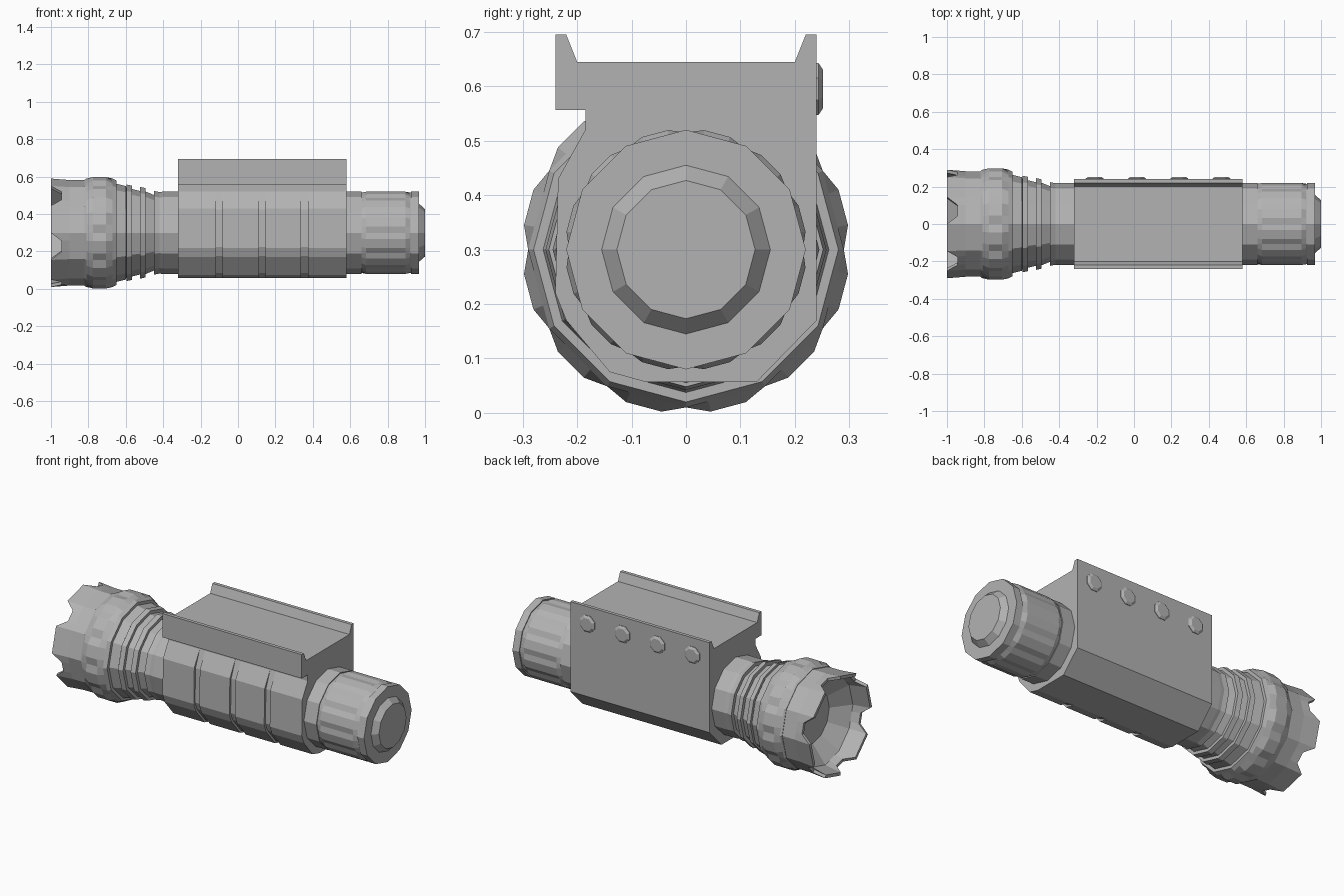
import bpy, bmesh
from math import sin, cos, pi, radians

if "Cube" in bpy.data.objects:
    bpy.data.objects.remove(bpy.data.objects["Cube"])

GREY = (0.45, 0.45, 0.45, 1)
metal = bpy.data.materials.new("grey metal")
metal.use_nodes = True
metal.diffuse_color = GREY
metal.node_tree.nodes["Principled BSDF"].inputs["Base Color"].default_value = GREY

AXIS_Z = 0.3
BAR = 8.6  # degrees from a corner to the edge of a raised bar


def loft(name, rings):
    """Skin a list of equal-length point rings and cap both ends."""
    bm = bmesh.new()
    rows = [[bm.verts.new(p) for p in ring] for ring in rings]
    n = len(rows[0])
    for a, b in zip(rows, rows[1:]):
        for i in range(n):
            j = (i + 1) % n
            bm.faces.new((a[i], a[j], b[j], b[i]))
    bm.faces.new(rows[0])
    bm.faces.new(rows[-1])
    bmesh.ops.recalc_face_normals(bm, faces=bm.faces)
    mesh = bpy.data.meshes.new(name)
    bm.to_mesh(mesh)
    bm.free()
    mesh.materials.append(metal)
    obj = bpy.data.objects.new(name, mesh)
    bpy.context.collection.objects.link(obj)
    return obj


def turned_ring(x, r):
    """Plain twelve-sided ring around the barrel axis."""
    return [(x, r * cos(k * pi / 6), AXIS_Z + r * sin(k * pi / 6)) for k in range(12)]


def turned(name, profile):
    return loft(name, [turned_ring(x, r) for x, r in profile])


def bar_ring(x, r, bar_r=None, notch=0):
    """Twelve-sided ring with an optional bar on each side or notch on every other."""
    points = []
    for k in range(12):
        for a in (0, BAR, 30 - BAR):
            flat = r * cos(radians(15)) / cos(radians(a - 15))
            rad = bar_r if bar_r and a else flat
            shift = notch if a and k % 2 == 0 else 0
            t = radians(30 * k + a)
            points.append((x + shift, rad * cos(t), AXIS_Z + rad * sin(t)))
    return points


# Hollow head with a notched rim and reflector
loft("head_bezel", [
    bar_ring(-0.70, 0.280),
    bar_ring(-0.90, 0.282),
    bar_ring(-1.0, 0.290, notch=0.055),
    bar_ring(-1.0, 0.272, notch=0.055),
    bar_ring(-0.90, 0.255),
    bar_ring(-0.78, 0.10),
])

# Gripping ring behind the head
loft("head_ring", [
    bar_ring(-0.82, 0.284), bar_ring(-0.81, 0.290),
    bar_ring(-0.775, 0.290, 0.301), bar_ring(-0.705, 0.290, 0.301),
    bar_ring(-0.67, 0.290), bar_ring(-0.65, 0.280),
])

# Tapered neck with cooling fins
neck = [(-0.66, 0.265), (-0.60, 0.250)]
for x, r in ((-0.595, 0.258), (-0.523, 0.245), (-0.449, 0.224)):
    neck += [(x, r - 0.022), (x, r), (x + 0.028, r - 0.006), (x + 0.028, r - 0.024)]
neck[-1] = (-0.40, 0.220)
neck.append((-0.30, 0.220))
turned("finned_neck", neck)

# Clamp body with a top rail and slots across its front side
section = [
    (-0.24, 0.695), (-0.22, 0.695), (-0.20, 0.645), (0.20, 0.645),
    (0.22, 0.695), (0.24, 0.695), (0.24, 0.17), (0.13, 0.057),
    (-0.075, 0.057), (-0.14, 0.075), (-0.22, 0.17), (-0.24, 0.22),
    (-0.235, 0.43), (-0.185, 0.52), (-0.185, 0.556), (-0.24, 0.556),
]


def body_ring(x, slot=False):
    ring = []
    for y, z in section:
        if slot and y < -0.1 and z < 0.5:
            y, z = y * 0.95, AXIS_Z + (z - AXIS_Z) * 0.95
        ring.append((x, y, z))
    return ring


rings = [body_ring(-0.32)]
for x in (-0.10, 0.13, 0.355):
    for side in (-0.018, 0.018):
        pair = [body_ring(x + side), body_ring(x + side, True)]
        rings += pair if side < 0 else pair[::-1]
rings.append(body_ring(0.58))
loft("clamp_body", rings)

# Bolt heads along the back side
for i in range(4):
    x = -0.21 + 0.226 * i
    loft(f"bolt_{i + 1}", [
        [(x + r * cos(k * pi / 4 + pi / 8), y, 0.595 + r * sin(k * pi / 4 + pi / 8))
         for k in range(8)]
        for y, r in ((0.23, 0.052), (0.243, 0.052), (0.252, 0.038))
    ])

# Tail collar, barred grip and end cap
turned("tail_collar", [(0.57, 0.220), (0.66, 0.220)])
loft("tail_grip", [
    bar_ring(0.65, 0.213), bar_ring(0.66, 0.215),
    bar_ring(0.685, 0.215, 0.222), bar_ring(0.895, 0.215, 0.222),
    bar_ring(0.92, 0.215), bar_ring(0.93, 0.213),
])
turned("tail_cap", [(0.925, 0.220), (0.968, 0.220), (0.968, 0.155), (1.0, 0.127)])
